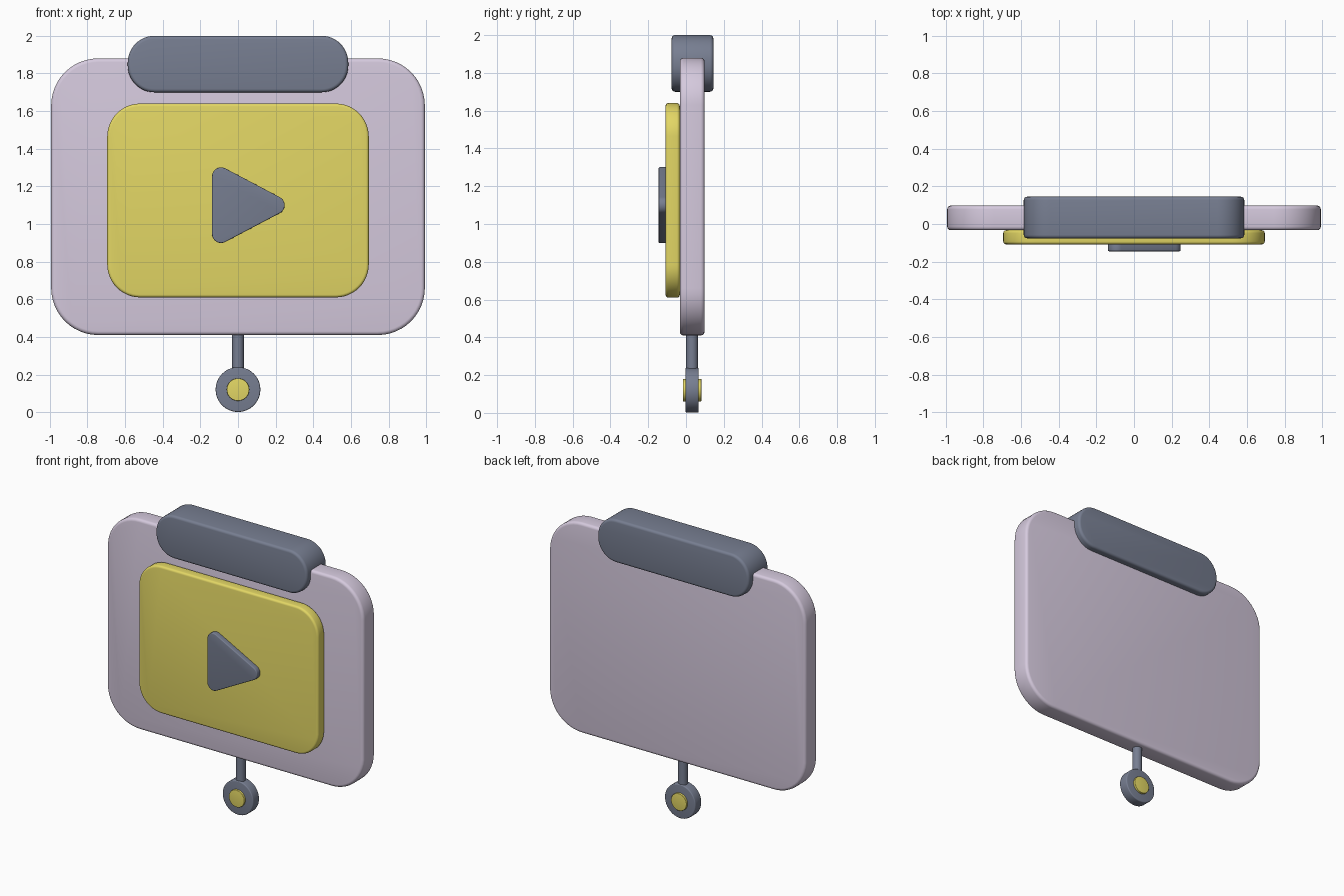
import bpy, bmesh, math
from mathutils import Vector

default = bpy.data.objects.get("Cube")
if default:
    bpy.data.objects.remove(default, do_unlink=True)


def material(name, rgb):
    mat = bpy.data.materials.new(name)
    mat.use_nodes = True
    mat.diffuse_color = (*rgb, 1)
    mat.node_tree.nodes["Principled BSDF"].inputs["Base Color"].default_value = (*rgb, 1)
    return mat


LILAC = material("pale lilac", (0.67, 0.59, 0.73))
YELLOW = material("mustard yellow", (0.77, 0.68, 0.13))
SLATE = material("slate grey", (0.185, 0.21, 0.285))


def rounded_outline(centres, radius, steps=12):
    """Arcs round each centre of a counter-clockwise polygon."""
    pts = [Vector(c) for c in centres]
    outline = []
    for i, c in enumerate(pts):
        edge_in = c - pts[i - 1]
        edge_out = pts[(i + 1) % len(pts)] - c
        start = math.atan2(-edge_in.x, edge_in.y)
        turn = (math.atan2(-edge_out.x, edge_out.y) - start) % math.tau
        for k in range(steps + 1):
            a = start + turn * k / steps
            outline.append((c.x + radius * math.cos(a), c.y + radius * math.sin(a)))
    return outline


def slab(name, outline, front, back, mat, bevel):
    """Extrude an x-z outline from front to back and soften its rims."""
    bm = bmesh.new()
    face = bm.faces.new([bm.verts.new((x, front, z)) for x, z in outline])
    ext = bmesh.ops.extrude_face_region(bm, geom=[face], use_keep_orig=True)
    moved = [v for v in ext["geom"] if isinstance(v, bmesh.types.BMVert)]
    bmesh.ops.translate(bm, verts=moved, vec=(0, back - front, 0))
    bmesh.ops.recalc_face_normals(bm, faces=bm.faces)
    mesh = bpy.data.meshes.new(name)
    bm.to_mesh(mesh)
    bm.free()
    obj = bpy.data.objects.new(name, mesh)
    bpy.context.collection.objects.link(obj)
    return finish(obj, mat, bevel)


def finish(obj, mat, bevel):
    obj.data.materials.append(mat)
    bpy.ops.object.select_all(action="DESELECT")
    obj.select_set(True)
    bpy.context.view_layer.objects.active = obj
    if bevel:
        mod = obj.modifiers.new("soft rim", "BEVEL")
        mod.width, mod.segments = bevel, 4
        mod.limit_method, mod.angle_limit = "ANGLE", math.radians(40)
        bpy.ops.object.modifier_apply(modifier=mod.name)
    bpy.ops.object.shade_smooth_by_angle(angle=math.radians(35))
    return obj


def rounded_box(name, half_x, low, high, radius, front, back, mat, bevel):
    x, lo, hi = half_x - radius, low + radius, high - radius
    outline = rounded_outline([(-x, lo), (x, lo), (x, hi), (-x, hi)], radius)
    return slab(name, outline, front, back, mat, bevel)


def cylinder(name, radius, length, centre, mat, bevel=0, lying=True):
    bpy.ops.mesh.primitive_cylinder_add(vertices=48, radius=radius, depth=length, location=centre,
                                        rotation=(math.pi / 2 if lying else 0, 0, 0))
    obj = bpy.context.object
    obj.name = name
    return finish(obj, mat, bevel)


# Board, raised screen and top clamp
rounded_box("board", 0.993, 0.41, 1.88, 0.25, -0.033, 0.098, LILAC, 0.02)
rounded_box("screen", 0.695, 0.61, 1.64, 0.175, -0.108, -0.033, YELLOW, 0.015)
rounded_box("top_clamp", 0.586, 1.70, 2.0, 0.142, -0.076, 0.145, SLATE, 0.018)

# Triangular play symbol
triangle = rounded_outline([(-0.09, 0.947), (0.2, 1.1), (-0.09, 1.253)], 0.048)
slab("play_triangle", triangle, -0.145, -0.105, SLATE, 0.006)

# Hanging rod with a round pendant
cylinder("pendant_rod", 0.031, 0.2, (0, 0.032, 0.33), SLATE, lying=False)
cylinder("pendant_disc", 0.119, 0.07, (0, 0.032, 0.12), SLATE, 0.007)
cylinder("pendant_button", 0.06, 0.098, (0, 0.032, 0.12), YELLOW, 0.003)
